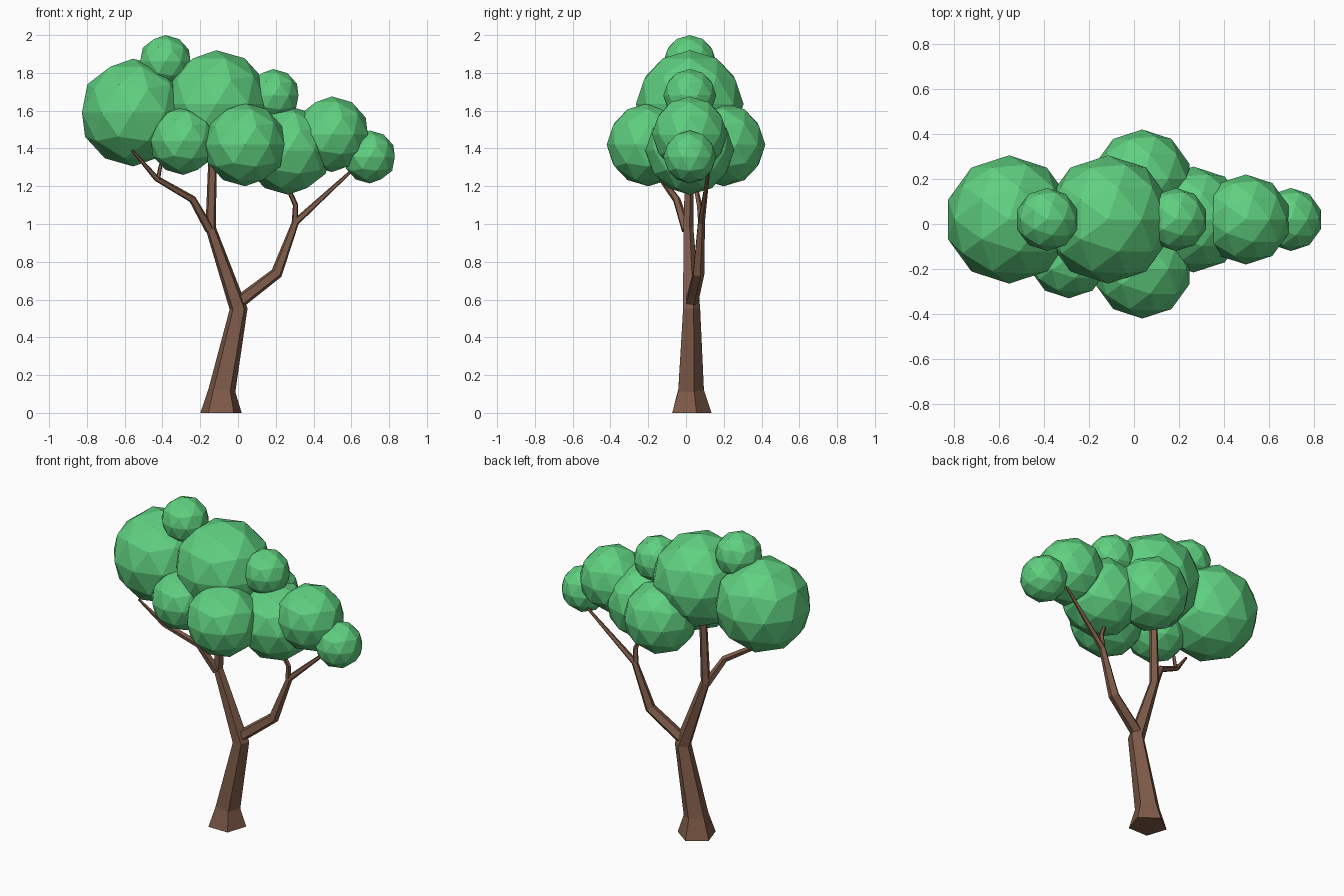
import bpy, bmesh, math
from mathutils import Vector

cube = bpy.data.objects.get("Cube")
if cube:
    bpy.data.objects.remove(cube, do_unlink=True)


def material(name, rgb):
    mat = bpy.data.materials.new(name)
    mat.use_nodes = True
    mat.diffuse_color = (*rgb, 1)
    mat.node_tree.nodes["Principled BSDF"].inputs["Base Color"].default_value = (*rgb, 1)
    return mat


bark = material("bark brown", (0.21, 0.105, 0.066))
leaf = material("leaf green", (0.115, 0.63, 0.215))


def finish(bm, name, mat):
    bmesh.ops.recalc_face_normals(bm, faces=bm.faces)
    mesh = bpy.data.meshes.new(name)
    bm.to_mesh(mesh)
    bm.free()
    mesh.materials.append(mat)
    obj = bpy.data.objects.new(name, mesh)
    bpy.context.collection.objects.link(obj)


def limb(name, path, sides=5, flat_base=False):
    """Tapered tube through (x, y, z, radius) points, one corner turned to the back."""
    bm = bmesh.new()
    pts = [Vector(p[:3]) for p in path]
    rings = []
    for i, p in enumerate(pts):
        before = (p - pts[max(i - 1, 0)]).normalized()
        after = (pts[min(i + 1, len(pts) - 1)] - p).normalized()
        tangent = (before + after).normalized()
        if flat_base and i == 0:
            tangent = Vector((0, 0, 1))
        v = Vector((0, 1, 0))
        v = (v - tangent * v.dot(tangent)).normalized()
        u = v.cross(tangent)
        ring = []
        for k in range(sides):
            a = math.tau * k / sides
            ring.append(bm.verts.new(p + path[i][3] * (u * math.sin(a) + v * math.cos(a))))
        rings.append(ring)
    for low, high in zip(rings, rings[1:]):
        for k in range(sides):
            n = (k + 1) % sides
            bm.faces.new((low[k], low[n], high[n], high[k]))
    bm.faces.new(rings[0])
    bm.faces.new(rings[-1])
    finish(bm, name, bark)


# Trunk and branches
limb("trunk", [(-0.09, 0.02, 0, 0.115), (-0.085, 0.02, 0.12, 0.075),
               (0.003, 0.025, 0.55, 0.05), (-0.145, 0.01, 0.98, 0.029),
               (-0.13, 0.02, 1.5, 0.022)], flat_base=True)
limb("left_branch", [(0.01, 0.03, 0.59, 0.036), (0.205, 0.065, 0.74, 0.033),
                     (0.305, 0.08, 1.01, 0.02), (0.61, 0.12, 1.29, 0.008)])
limb("left_twig", [(0.3, 0.08, 0.99, 0.018), (0.305, 0.07, 1.1, 0.015),
                   (0.26, 0.05, 1.2, 0.012)])
limb("right_branch", [(-0.15, 0.0, 0.97, 0.026), (-0.24, -0.05, 1.13, 0.021),
                      (-0.43, -0.13, 1.24, 0.016), (-0.56, -0.2, 1.39, 0.007)])
limb("right_twig", [(-0.425, -0.13, 1.23, 0.012), (-0.41, -0.13, 1.31, 0.01),
                    (-0.37, -0.13, 1.38, 0.008)])

# Faceted leaf clumps: name, centre, radius
clumps = [
    ("large_right", (-0.555, 0.02, 1.59), 0.285),
    ("large_middle", (-0.115, 0.02, 1.635), 0.285),
    ("top_small", (-0.385, 0.02, 1.86), 0.14),
    ("front_right", (-0.29, -0.15, 1.44), 0.18),
    ("front_middle", (0.037, -0.2, 1.42), 0.22),
    ("back_middle", (0.037, 0.2, 1.42), 0.22),
    ("lower_left", (0.265, 0.02, 1.39), 0.235),
    ("upper_left_small", (0.187, 0.02, 1.68), 0.14),
    ("left_medium", (0.497, 0.02, 1.475), 0.2),
    ("left_tip_small", (0.697, 0.02, 1.355), 0.14),
]
for name, centre, radius in clumps:
    bm = bmesh.new()
    bmesh.ops.create_icosphere(bm, subdivisions=2, radius=radius)
    bmesh.ops.translate(bm, verts=bm.verts, vec=centre)
    finish(bm, name + "_leaves", leaf)
